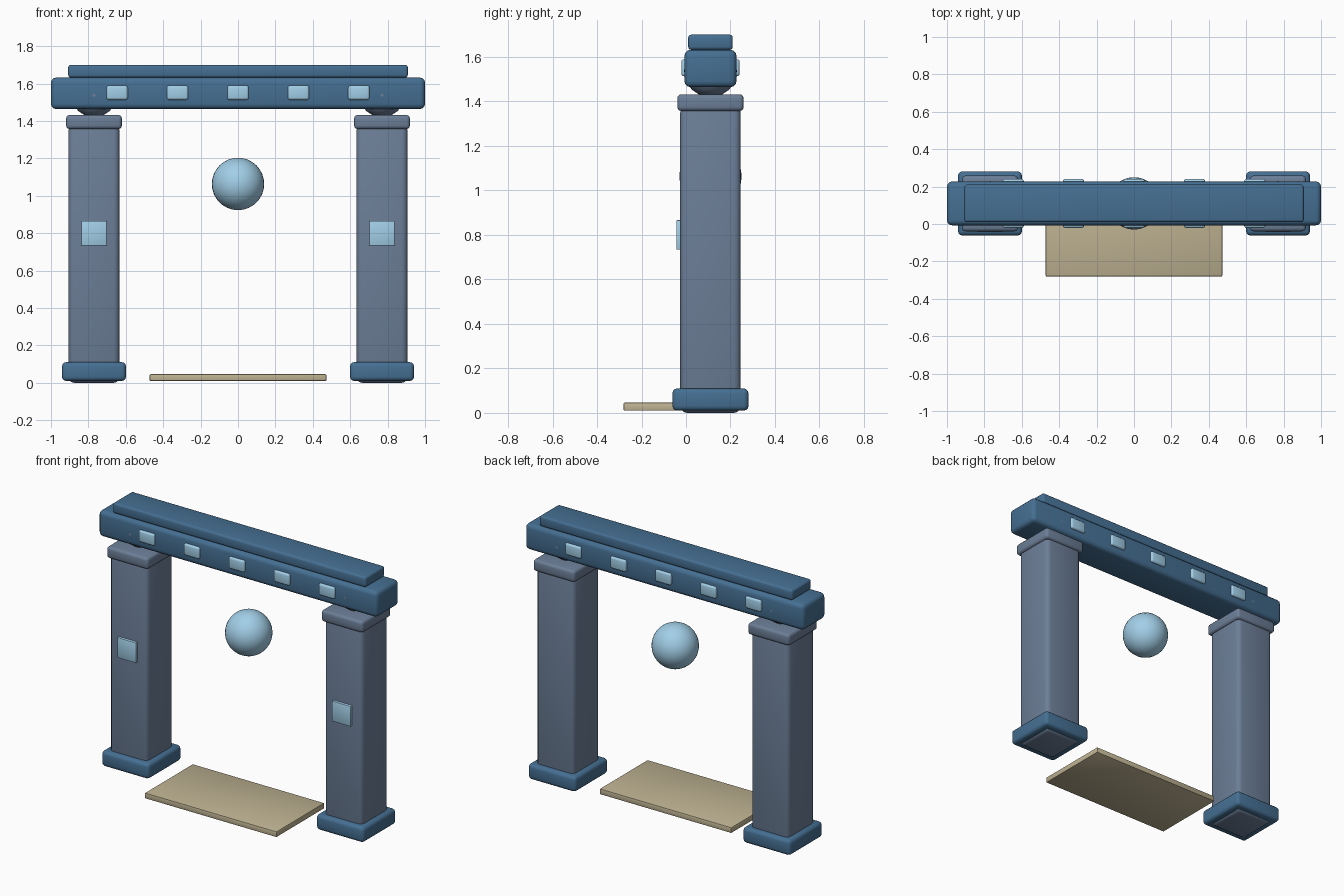
import bpy

if "Cube" in bpy.data.objects:
    bpy.data.objects.remove(bpy.data.objects["Cube"])

YC = 0.11  # depth centre of the gate


def material(name, rgb):
    m = bpy.data.materials.new(name)
    m.diffuse_color = (*rgb, 1)
    m.use_nodes = True
    m.node_tree.nodes["Principled BSDF"].inputs["Base Color"].default_value = m.diffuse_color
    return m


BLUE = material("deep_blue", (0.06, 0.16, 0.29))
SLATE = material("slate", (0.15, 0.21, 0.31))
GLOW = material("pale_blue", (0.36, 0.62, 0.80))
SAND = material("sand", (0.52, 0.45, 0.29))


def finish(ob, name, mat, angle=0.7):
    ob.name = name
    ob.data.materials.append(mat)
    bpy.ops.object.shade_smooth_by_angle(angle=angle)
    return ob


def block(name, x, y, z, mat, bevel, segments=3):
    """Rounded box from (min, max) ranges on each axis."""
    ranges = (x, y, z)
    bpy.ops.mesh.primitive_cube_add(size=1, location=[(a + b) / 2 for a, b in ranges])
    ob = bpy.context.object
    ob.scale = [b - a for a, b in ranges]
    bpy.ops.object.transform_apply(location=False, rotation=False, scale=True)
    mod = ob.modifiers.new("bevel", "BEVEL")
    mod.width, mod.segments = bevel, segments
    bpy.ops.object.modifier_apply(modifier="bevel")
    return finish(ob, name, mat)


def ball(name, loc, r, mat, segs, rings):
    bpy.ops.mesh.primitive_uv_sphere_add(segments=segs, ring_count=rings, radius=r, location=loc)
    return finish(bpy.context.object, name, mat)


def span(c, half):
    return (c - half, c + half)


# Two pillars with base, cap, joint ball and front panel
for side, s in (("left", -1), ("right", 1)):
    x = 0.77 * s
    block(side + "_base", span(x, 0.171), span(YC, 0.171), (0.01, 0.11), BLUE, 0.022)
    block(side + "_pillar", span(x, 0.136), span(YC, 0.136), (0.0, 1.38), SLATE, 0.03)
    block(side + "_cap", span(x, 0.149), span(YC, 0.149), (1.357, 1.432), SLATE, 0.018)
    ball(side + "_joint", (x, YC, 1.537), 0.119, SLATE, 16, 8)
    block(side + "_panel", span(x, 0.067), (-0.043, 0.0), (0.734, 0.866), GLOW, 0.004, 2)

# Lintel beam and its top slab
block("beam", (-1, 1), span(YC, 0.117), (1.464, 1.632), BLUE, 0.027)
block("top_slab", (-0.908, 0.908), span(YC, 0.1), (1.632, 1.7), BLUE, 0.014)

# Row of lights showing on both faces of the beam
for i in range(5):
    block(f"beam_light_{i + 1}", span((i - 2) * 0.323, 0.057), span(YC, 0.131),
          span(1.551, 0.038), GLOW, 0.012)

# Floating orb and doorstep
ball("orb", (0, YC, 1.063), 0.14, GLOW, 32, 16)
block("doorstep", (-0.472, 0.472), (-0.28, 0.21), (0.01, 0.046), SAND, 0.004, 2)
